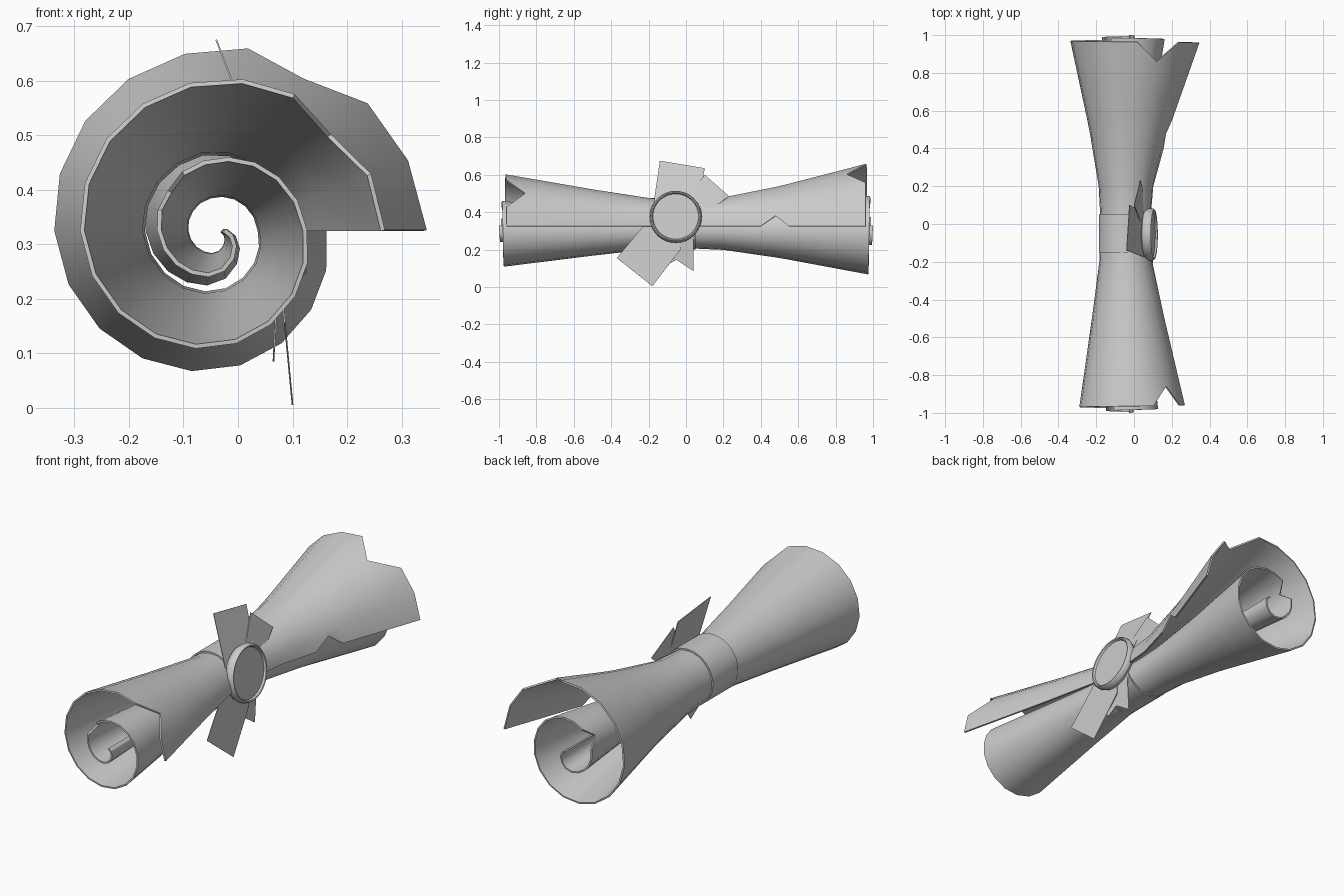
import bpy, bmesh, math
from mathutils import Matrix, Vector

cube = bpy.data.objects.get("Cube")
if cube:
    bpy.data.objects.remove(cube, do_unlink=True)

grey = bpy.data.materials.new("plain grey")
grey.use_nodes = True
COLOUR = (0.6, 0.6, 0.6, 1)
grey.diffuse_color = COLOUR
grey.node_tree.nodes["Principled BSDF"].inputs["Base Color"].default_value = COLOUR


def finish(name, bm, thickness=0, offset=0):
    """Turn a bmesh into a named object, with optional thickness."""
    bmesh.ops.recalc_face_normals(bm, faces=bm.faces)
    mesh = bpy.data.meshes.new(name)
    bm.to_mesh(mesh)
    bm.free()
    obj = bpy.data.objects.new(name, mesh)
    bpy.context.collection.objects.link(obj)
    mesh.materials.append(grey)
    bpy.ops.object.select_all(action="DESELECT")
    obj.select_set(True)
    bpy.context.view_layer.objects.active = obj
    if thickness:
        mod = obj.modifiers.new("thickness", "SOLIDIFY")
        mod.thickness, mod.offset = thickness, offset
        bpy.ops.object.modifier_apply(modifier=mod.name)
    bpy.ops.object.shade_smooth_by_angle(angle=math.radians(32))
    return obj


def lerp_table(table, x):
    """Piecewise linear lookup in a list of (key, value) pairs."""
    for (a, va), (b, vb) in zip(table, table[1:]):
        if x <= b:
            return va + (vb - va) * (x - a) / (b - a)
    return table[-1][1]


def grid_faces(bm, rows, closed=False):
    for r0, r1 in zip(rows, rows[1:]):
        n = len(r0)
        for i in range(n if closed else n - 1):
            j = (i + 1) % n
            bm.faces.new((r0[i], r0[j], r1[j], r1[i]))


# Rolled sheet: spiral radius by quarter turn, at the waist and at the front end
WAIST = list(enumerate([.125, .145, .135, .115, .08, .065, .055, .045, .01]))
FRONT = list(enumerate([.315, .28, .25, .215, .165, .13, .105, .08, .015]))
FLARE = [(-1, 1), (-.5, .38), (-.2, .04), (-.05, 0), (.05, 0), (.2, .07), (.5, .5), (1, 1.43)]
STEP, COLUMNS = 20, 37
CENTRE = Vector((-.04, 0, .325))


def sheet_point(angle, y):
    q = angle / 90
    w, f = lerp_table(WAIST, q), lerp_table(FRONT, q)
    r = w + (f - w) * lerp_table(FLARE, y)
    a = math.radians(angle)
    return CENTRE + Vector((r * math.cos(a), y, r * math.sin(a)))


TEARS = {(-1, 2): .86, (1, 3): .86, (-1, 25): .93, (1, 25): .93}
bm = bmesh.new()
rows = []
for y in (-1, -.8, -.5, -.2, -.05, .05, .2, .4, .48, .55, .8, 1):
    row = []
    for c in range(COLUMNS):
        angle, yy = c * STEP, y
        if abs(y) == 1:
            yy = y * TEARS.get((y, c), .96 + .04 * c / (COLUMNS - 1))
        if y == .48 and c == 0:
            angle = 15          # small nick in the long edge
        row.append(bm.verts.new(sheet_point(angle, yy)))
    rows.append(row)
grid_faces(bm, rows)
finish("rolled_sheet", bm, .008)

# Band around the waist
bm = bmesh.new()
rows = []
for y in (-.15, .05):
    rows.append([bm.verts.new((-.045 + .137 * math.cos(a), y, .342 + .137 * math.sin(a)))
                 for a in (math.tau * i / 32 for i in range(32))])
grid_faces(bm, rows, closed=True)
finish("waist_band", bm, .008)

# Round seal with a raised rim, turned around its own axis
PROFILE = [(-.03, .10), (-.02, .13), (0, .14), (.02, .138), (.028, .132), (.026, .126), (.016, .122)]
bm = bmesh.new()
rows = [[bm.verts.new((x, r * math.cos(a), r * math.sin(a)))
         for a in (math.tau * i / 32 for i in range(32))] for x, r in PROFILE]
grid_faces(bm, rows, closed=True)
bm.faces.new(rows[0])
bm.faces.new(rows[-1])
seal = finish("seal", bm)
seal.matrix_world = Matrix.Translation((.08, -.055, .375)) @ Matrix.Rotation(math.radians(-8), 4, "Y")

# Ribbon tails: outline in (y, z), leaning from x at the knot to x at the tip
KNOT_Z = .375


def ribbon(name, outline, x_knot, x_tip):
    z_tip = max((z for y, z in outline), key=lambda z: abs(z - KNOT_Z))
    bm = bmesh.new()
    bm.faces.new([bm.verts.new((x_knot + (x_tip - x_knot) * (z - KNOT_Z) / (z_tip - KNOT_Z), y, z))
                  for y, z in outline])
    finish(name, bm, .003)


ribbon("upper_ribbon", [(-.18, .4), (.05, .36), (.1, .635), (-.14, .675)], .075, -.04)
ribbon("upper_back_ribbon", [(-.05, .4), (.06, .36), (.23, .485), (.1, .6)], .065, 0)
ribbon("lower_ribbon", [(-.03, .2), (-.18, .005), (-.37, .155), (-.2, .36), (-.04, .375)], .065, .1)
ribbon("lower_back_ribbon", [(-.12, .36), (.04, .36), (.04, .085), (-.05, .145), (-.12, .11)], .08, .065)
